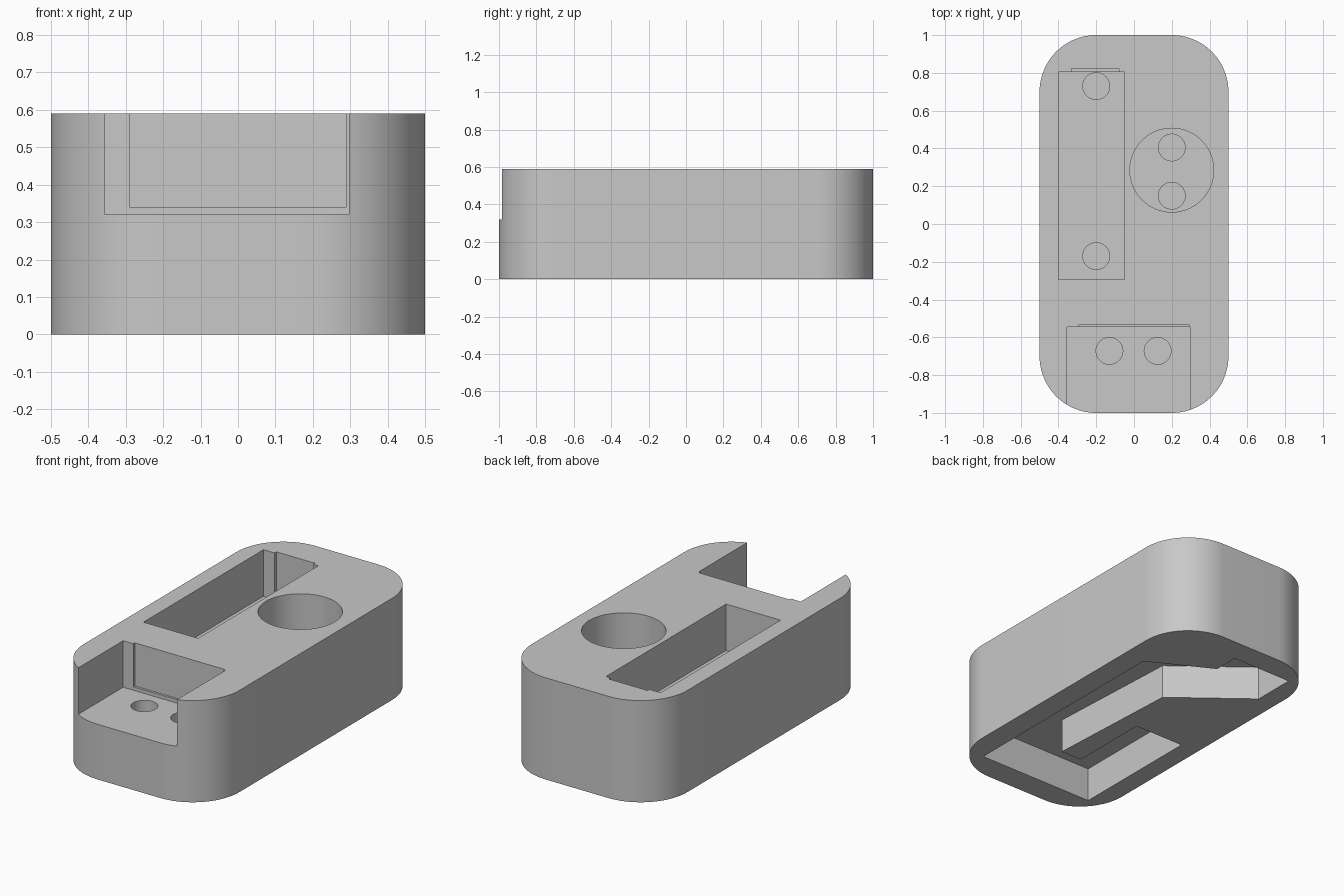
import bpy
import bmesh
import math

default_cube = bpy.data.objects.get("Cube")
if default_cube:
    bpy.data.objects.remove(default_cube, do_unlink=True)

HEIGHT = 0.59
FLOOR = 0.32       # floor of the top pockets
LIP = 0.34         # floor of the shallow recesses in the pocket walls
HOLE_END = 0.22    # end of the blind holes
CAVITY = 0.2       # depth of the underside channel
OVER = 0.7         # cutters reach past the top

grey = bpy.data.materials.new("plain_grey")
grey.use_nodes = True
colour = (0.58, 0.58, 0.58, 1)
grey.diffuse_color = colour
bsdf = next(n for n in grey.node_tree.nodes if n.type == 'BSDF_PRINCIPLED')
bsdf.inputs["Base Color"].default_value = colour


def prism(name, outline, bottom, top):
    """Extrude an outline in x and y between two heights."""
    bm = bmesh.new()
    face = bm.faces.new([bm.verts.new((x, y, bottom)) for x, y in outline])
    new = bmesh.ops.extrude_face_region(bm, geom=[face])["geom"]
    verts = [v for v in new if isinstance(v, bmesh.types.BMVert)]
    bmesh.ops.translate(bm, verts=verts, vec=(0, 0, top - bottom))
    bmesh.ops.recalc_face_normals(bm, faces=bm.faces)
    mesh = bpy.data.meshes.new(name)
    bm.to_mesh(mesh)
    bm.free()
    mesh.materials.append(grey)
    obj = bpy.data.objects.new(name, mesh)
    bpy.context.collection.objects.link(obj)
    return obj


def box(x0, x1, y0, y1):
    return [(x0, y0), (x1, y0), (x1, y1), (x0, y1)]


def circle(x, y, r, n):
    return [(x + r * math.cos(math.tau * i / n), y + r * math.sin(math.tau * i / n))
            for i in range(n)]


def rounded_box(hx, hy, r, n):
    points = []
    for quarter, (sx, sy) in enumerate([(1, 1), (-1, 1), (-1, -1), (1, -1)]):
        for i in range(n + 1):
            a = (quarter + i / n) * math.pi / 2
            points.append((sx * (hx - r) + r * math.cos(a),
                           sy * (hy - r) + r * math.sin(a)))
    return points


# Main block with rounded corners
body = prism("housing_body", rounded_box(0.5, 1.0, 0.3, 20), 0, HEIGHT)

# Pockets in the top: long slot, front notch and round well, with wall recesses
cuts = [
    (box(-0.4, -0.05, -0.295, 0.805), FLOOR, OVER),
    (box(-0.33, -0.08, 0.7, 0.822), LIP, OVER),
    (box(-0.355, 0.297, -1.2, -0.545), FLOOR, OVER),
    (box(-0.29, 0.29, -0.7, -0.532), LIP, OVER),
    (circle(0.2, 0.285, 0.222, 64), FLOOR, OVER),
]

# Blind holes in the pocket floors
for x, y in [(-0.2, 0.73), (-0.2, -0.17), (0.2, 0.405), (0.2, 0.15),
             (-0.13, -0.672), (0.125, -0.672)]:
    cuts.append((circle(x, y, 0.071, 32), HOLE_END, OVER))

# Winding channel in the underside
channel = [(0.365, -0.85), (-0.385, -0.85), (-0.385, -0.055), (-0.065, -0.055),
           (-0.065, -0.533), (0.07, -0.533), (0.03, 0.28), (-0.385, 0.605),
           (-0.385, 0.86), (0, 0.86), (0, 0.71), (0.365, 0.515)]
cuts.append((channel, -0.1, CAVITY))

# Carve every cut, then discard its cutter
for outline, bottom, top in cuts:
    cutter = prism("cutter", outline, bottom, top)
    cutter.hide_render = True
    mod = body.modifiers.new("carve", 'BOOLEAN')
    mod.operation = 'DIFFERENCE'
    mod.solver = 'EXACT'
    mod.object = cutter
    graph = bpy.context.evaluated_depsgraph_get()
    carved = bpy.data.meshes.new_from_object(body.evaluated_get(graph))
    body.modifiers.clear()
    body.data = carved
    bpy.data.objects.remove(cutter, do_unlink=True)

# Smooth the curved walls and keep the edges sharp
bpy.ops.object.select_all(action='DESELECT')
body.select_set(True)
bpy.context.view_layer.objects.active = body
bpy.ops.object.shade_smooth_by_angle(angle=math.radians(30))
